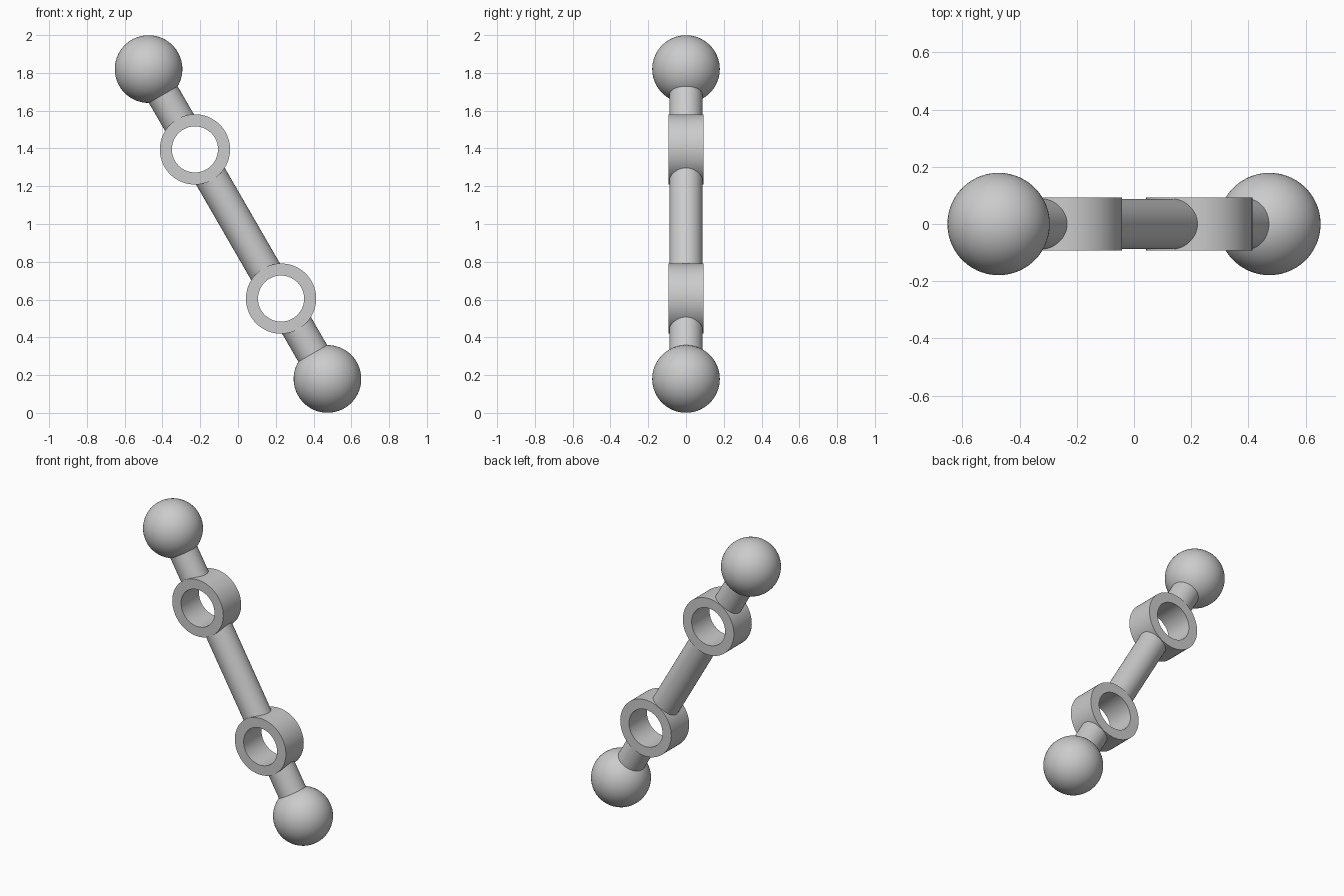
import bpy, bmesh
from math import radians
from mathutils import Matrix, Vector

cube = bpy.data.objects.get("Cube")
if cube:
    bpy.data.objects.remove(cube, do_unlink=True)

# One plain grey for the whole part
GREY = (0.6, 0.6, 0.6, 1.0)
grey = bpy.data.materials.new("grey")
grey.use_nodes = True
grey.diffuse_color = GREY
grey.node_tree.nodes["Principled BSDF"].inputs["Base Color"].default_value = GREY

# The link is laid out along z about its middle, then leaned and lifted
LEAN = Matrix.Translation((0, 0, 1)) @ Matrix.Rotation(radians(-30), 4, "Y")
BALL_AT, BALL_R = 0.947, 0.179
RING_AT, RING_OUT, RING_IN, RING_HALF = 0.456, 0.186, 0.122, 0.093
ROD_R, ROD_GAP = 0.088, 0.14   # rods stop inside the ring walls


def finish(name, bm):
    bmesh.ops.transform(bm, matrix=LEAN, verts=bm.verts)
    bmesh.ops.recalc_face_normals(bm, faces=bm.faces)
    mesh = bpy.data.meshes.new(name)
    bm.to_mesh(mesh)
    bm.free()
    mesh.materials.append(grey)
    obj = bpy.data.objects.new(name, mesh)
    bpy.context.collection.objects.link(obj)
    bpy.ops.object.select_all(action="DESELECT")
    obj.select_set(True)
    bpy.context.view_layer.objects.active = obj
    bpy.ops.object.shade_smooth_by_angle(angle=radians(35))


def ball(name, z):
    bm = bmesh.new()
    bmesh.ops.create_uvsphere(bm, u_segments=64, v_segments=32, radius=BALL_R,
                              matrix=Matrix.Translation((0, 0, z)))
    finish(name, bm)


def rod(name, z0, z1):
    bm = bmesh.new()
    bmesh.ops.create_cone(bm, cap_ends=True, segments=64, radius1=ROD_R,
                          radius2=ROD_R, depth=abs(z1 - z0),
                          matrix=Matrix.Translation((0, 0, (z0 + z1) / 2)))
    finish(name, bm)


def ring(name, z):
    # Rectangular section spun about the y axis through the ring centre
    bm = bmesh.new()
    section = [(RING_IN, -RING_HALF), (RING_OUT, -RING_HALF),
               (RING_OUT, RING_HALF), (RING_IN, RING_HALF)]
    verts = [bm.verts.new((r, y, z)) for r, y in section]
    edges = [bm.edges.new((verts[i], verts[(i + 1) % 4])) for i in range(4)]
    bmesh.ops.spin(bm, geom=verts + edges, cent=Vector((0, 0, z)), axis=(0, 1, 0),
                   angle=radians(360), steps=64, use_merge=True)
    bmesh.ops.remove_doubles(bm, verts=bm.verts, dist=1e-5)
    finish(name, bm)


# Matching ends: ball, neck and ring
for side, s in (("upper", 1), ("lower", -1)):
    ball(side + "_ball", s * BALL_AT)
    rod(side + "_neck", s * (RING_AT + ROD_GAP), s * (BALL_AT - BALL_R / 2))
    ring(side + "_ring", s * RING_AT)

# Rod joining the two rings
rod("middle_rod", -(RING_AT - ROD_GAP), RING_AT - ROD_GAP)
